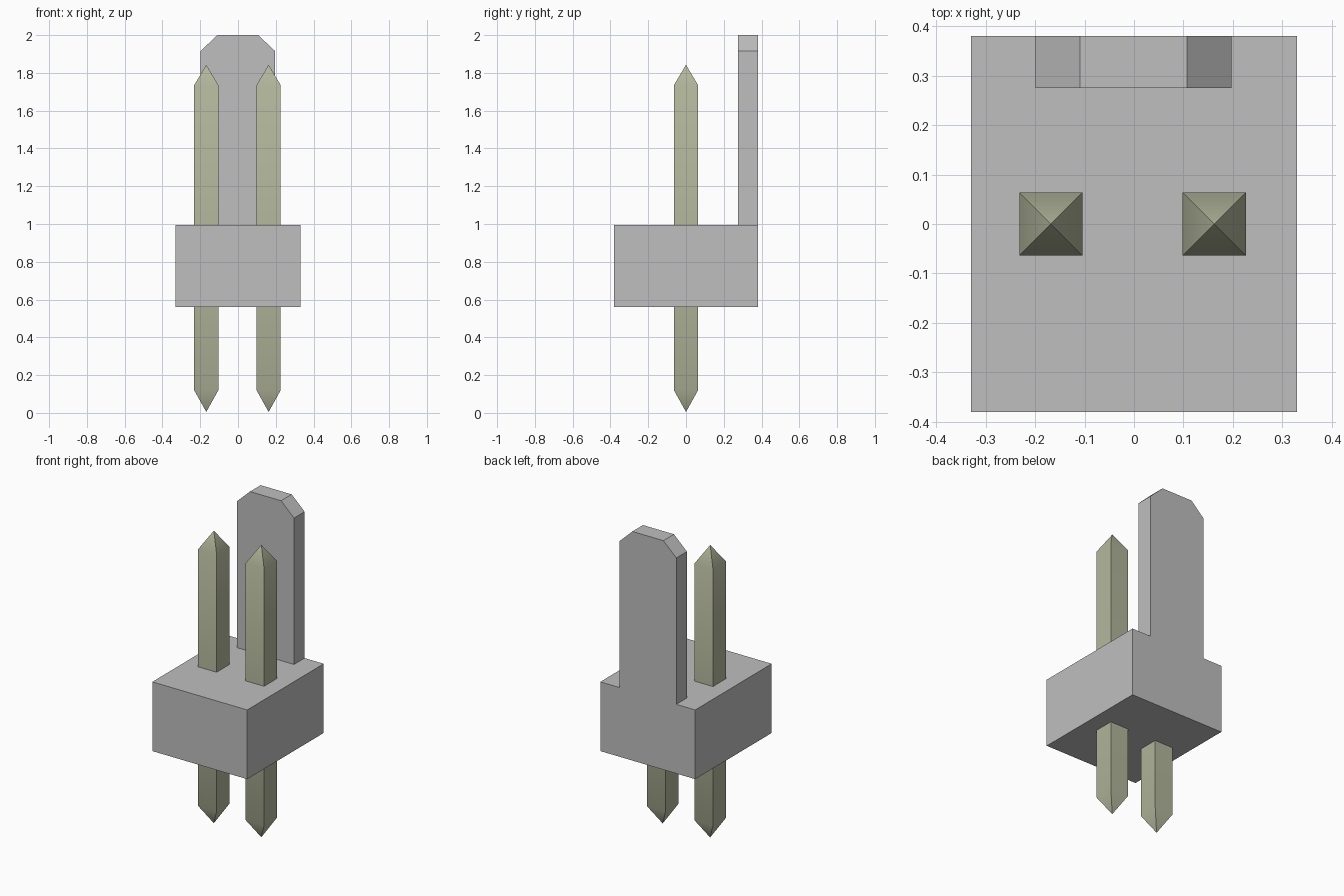
import bpy, bmesh, math

cube = bpy.data.objects.get("Cube")
if cube:
    bpy.data.objects.remove(cube, do_unlink=True)


def material(name, rgb):
    m = bpy.data.materials.new(name)
    m.use_nodes = True
    m.diffuse_color = (*rgb, 1)
    m.node_tree.nodes["Principled BSDF"].inputs["Base Color"].default_value = (*rgb, 1)
    return m


def finish(name, bm, mat):
    bmesh.ops.recalc_face_normals(bm, faces=bm.faces)
    me = bpy.data.meshes.new(name)
    bm.to_mesh(me)
    bm.free()
    me.materials.append(mat)
    ob = bpy.data.objects.new(name, me)
    bpy.context.collection.objects.link(ob)
    return ob


def extrude_profile(name, points, y0, y1, mat):
    """Extrude an (x, z) outline from y0 to y1."""
    bm = bmesh.new()
    face = bm.faces.new([bm.verts.new((x, y0, z)) for x, z in points])
    ext = bmesh.ops.extrude_face_region(bm, geom=[face])
    moved = [g for g in ext["geom"] if isinstance(g, bmesh.types.BMVert)]
    bmesh.ops.translate(bm, verts=moved, vec=(0, y1 - y0, 0))
    return finish(name, bm, mat)


def pin(name, x, mat, half=0.064, z_tip=0.005, z_low=0.12, z_high=1.735, z_top=1.843):
    """Square pin with a pyramid point at each end."""
    bm = bmesh.new()
    corners = [(-half, -half), (half, -half), (half, half), (-half, half)]
    low, high = [[bm.verts.new((x + a, b, z)) for a, b in corners] for z in (z_low, z_high)]
    tip, top = [bm.verts.new((x, 0, z)) for z in (z_tip, z_top)]
    for i in range(4):
        j = (i + 1) % 4
        bm.faces.new((low[i], low[j], high[j], high[i]))
        bm.faces.new((low[j], low[i], tip))
        bm.faces.new((high[i], high[j], top))
    ob = finish(name, bm, mat)
    # Soft shoulder between shaft and point, sharp long edges
    bpy.ops.object.select_all(action="DESELECT")
    ob.select_set(True)
    bpy.context.view_layer.objects.active = ob
    bpy.ops.object.shade_smooth_by_angle(angle=math.radians(40))
    return ob


grey = material("grey plastic", (0.52, 0.52, 0.52))
metal = material("pale olive metal", (0.45, 0.47, 0.33))

# Housing block
extrude_profile("housing", [(-0.33, 0.56), (0.33, 0.56), (0.33, 0.995), (-0.33, 0.995)],
                -0.38, 0.38, grey)

# Upright locking tab with chamfered top corners, flush with the back
extrude_profile("locking_tab",
                [(-0.199, 0.995), (0.197, 0.995), (0.197, 1.915), (0.107, 2.0),
                 (-0.109, 2.0), (-0.199, 1.915)],
                0.275, 0.38, grey)

# Contact pins through the housing
pin("right_pin", -0.168, metal)
pin("left_pin", 0.162, metal)
